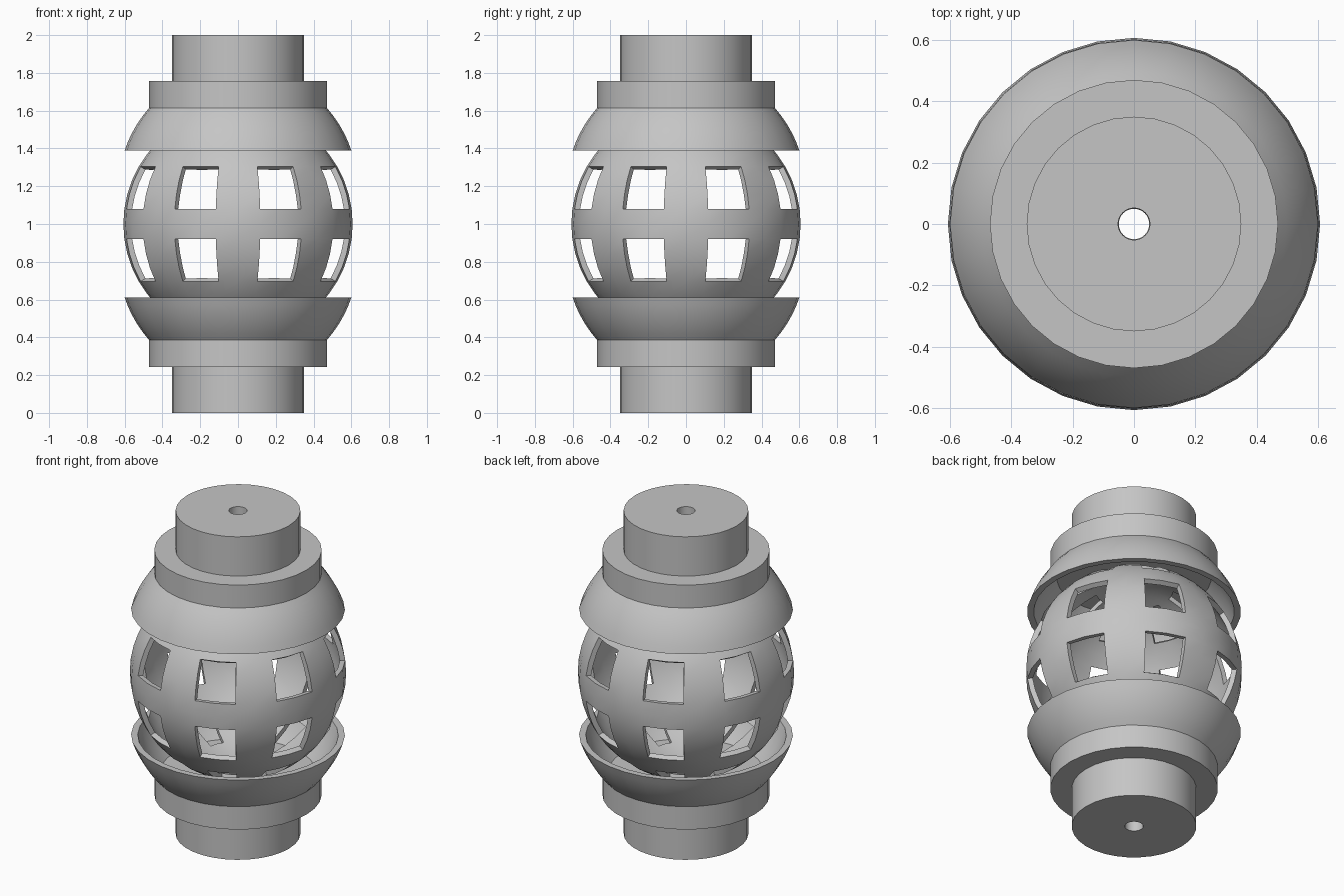
import bpy
import bmesh
from math import cos, sin, radians, pi

SEGMENTS = 32
CENTRE = 1.0
RADIUS = 0.607

cube = bpy.data.objects.get("Cube")
if cube:
    bpy.data.objects.remove(cube, do_unlink=True)

grey = bpy.data.materials.new("plain_grey")
grey.use_nodes = True
colour = (0.56, 0.56, 0.56, 1)
grey.diffuse_color = colour
grey.node_tree.nodes["Principled BSDF"].inputs["Base Color"].default_value = colour


def lathe(name, profile, closed=False, skip=lambda i, j: False):
    """Revolve (radius, height) points around z, leaving out skipped faces."""
    bm = bmesh.new()
    rings = []
    for r, z in profile:
        angles = [2 * pi * j / SEGMENTS for j in range(SEGMENTS)]
        rings.append([bm.verts.new((r * cos(a), r * sin(a), z)) for a in angles])
    pairs = list(zip(rings, rings[1:]))
    if closed:
        pairs.append((rings[-1], rings[0]))
    for i, (low, high) in enumerate(pairs):
        for j in range(SEGMENTS):
            if not skip(i, j):
                k = (j + 1) % SEGMENTS
                bm.faces.new((low[j], low[k], high[k], high[j]))
    loose = [v for v in bm.verts if not v.link_faces]
    bmesh.ops.delete(bm, geom=loose, context="VERTS")
    if closed:
        bmesh.ops.recalc_face_normals(bm, faces=bm.faces)
    mesh = bpy.data.meshes.new(name)
    bm.to_mesh(mesh)
    bm.free()
    mesh.materials.append(grey)
    obj = bpy.data.objects.new(name, mesh)
    bpy.context.collection.objects.link(obj)
    return obj


def smooth(obj):
    bpy.ops.object.select_all(action="DESELECT")
    obj.select_set(True)
    bpy.context.view_layer.objects.active = obj
    for mod in list(obj.modifiers):
        bpy.ops.object.modifier_apply(modifier=mod.name)
    bpy.ops.object.shade_smooth_by_angle(angle=radians(30))


# Hollow ball: rows of square windows, each two segments wide and three bands tall
bands = range(-11, 12)
latitudes = [-85] + [7.5 * k for k in bands] + [85]
ball_profile = [(RADIUS * cos(radians(a)), CENTRE + RADIUS * sin(radians(a)))
                for a in latitudes]


def is_window(i, j):
    middle = abs(latitudes[i] + latitudes[i + 1]) / 2
    in_row = 7.5 < middle < 30 or 45 < middle < 67.5
    return in_row and j % 4 in (1, 2)


ball = lathe("window_ball", ball_profile, skip=is_window)
shell = ball.modifiers.new("shell", "SOLIDIFY")
shell.thickness = 0.03
shell.offset = -1
smooth(ball)


# End caps: stem, collar and flared skirt, with a bore along the axis
def bulge(start, end, depth, steps=6):
    """Points from start to end, bowed outward by depth."""
    points = []
    for n in range(steps + 1):
        t = n / steps
        push = depth * 4 * t * (1 - t)
        points.append((start[0] + (end[0] - start[0]) * t + push * 0.87,
                       start[1] + (end[1] - start[1]) * t + push * 0.5))
    return points


cap_profile = [(0.052, 1.0), (0.35, 1.0), (0.35, 0.757), (0.47, 0.757)]
cap_profile += bulge((0.47, 0.615), (0.6, 0.39), 0.013)
cap_profile += bulge((0.563, 0.39), (0.435, 0.615), 0.013)
cap_profile += [(0.052, 0.615)]

for name, side in (("top_cap", 1), ("bottom_cap", -1)):
    profile = [(r, CENTRE + side * z) for r, z in cap_profile]
    smooth(lathe(name, profile, closed=True))
